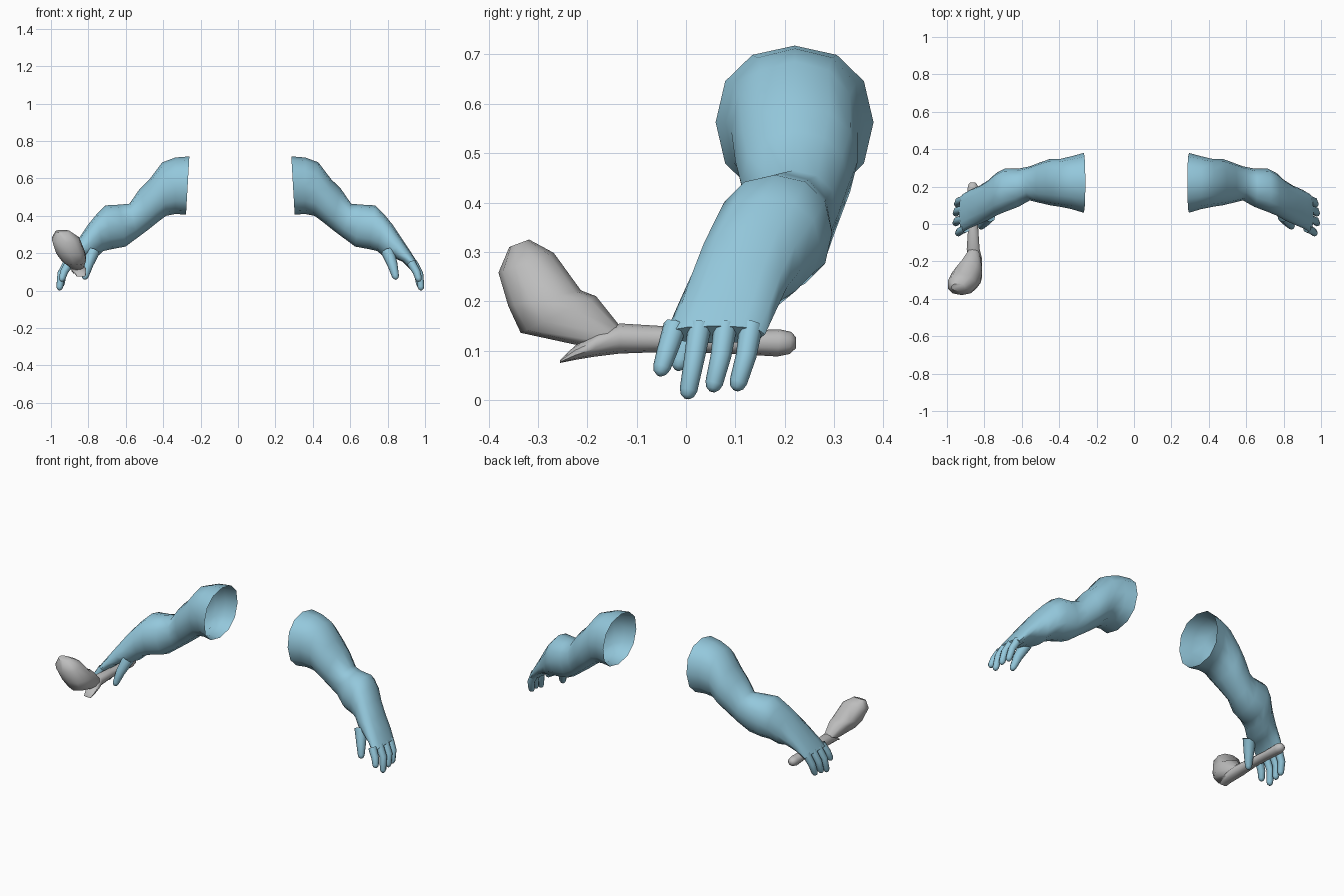
import bpy, bmesh, math
from mathutils import Vector

if "Cube" in bpy.data.objects:
    bpy.data.objects.remove(bpy.data.objects["Cube"], do_unlink=True)


def material(name, rgb):
    m = bpy.data.materials.new(name)
    m.use_nodes = True
    m.diffuse_color = (*rgb, 1)
    m.node_tree.nodes["Principled BSDF"].inputs["Base Color"].default_value = (*rgb, 1)
    return m


blue = material("soft blue", (0.296, 0.578, 0.716))
grey = material("light grey", (0.51, 0.51, 0.51))


def loft(bm, rings, sides=12, power=0.9, cap_start=False, cap_end=True):
    """Skin a list of rings, each given as centre and two half-axis vectors."""
    def bulge(t):
        return math.copysign(abs(t) ** power, t)
    loops = []
    for c, u, v in rings:
        angles = [2 * math.pi * i / sides for i in range(sides)]
        loops.append([bm.verts.new(c + u * bulge(math.cos(a)) + v * bulge(math.sin(a)))
                      for a in angles])
    for a, b in zip(loops, loops[1:]):
        for i in range(sides):
            j = (i + 1) % sides
            bm.faces.new((a[i], a[j], b[j], b[i]))
    if cap_start:
        bm.faces.new(loops[0][::-1])
    if cap_end:
        bm.faces.new(loops[-1])


def finger(bm, points, r0, r1):
    """Tapered tube through the points with a rounded tip."""
    pts = [Vector(p) for p in points]
    last = pts[-1]
    end_dir = (last - pts[-2]).normalized()
    pts += [last + end_dir * r1 * 0.65, last + end_dir * r1]
    n = len(points)
    radii = [r0 + (r1 - r0) * i / (n - 1) for i in range(n)] + [r1 * 0.75, r1 * 0.3]
    rings = []
    for i, p in enumerate(pts):
        d = (pts[min(i + 1, len(pts) - 1)] - pts[max(i - 1, 0)]).normalized()
        u = d.cross(Vector((0, 1, 0))).normalized()
        rings.append((p, u * radii[i], d.cross(u) * radii[i]))
    loft(bm, rings, sides=8, power=1)


def finish(bm, name, mat, angle):
    bmesh.ops.recalc_face_normals(bm, faces=bm.faces)
    mesh = bpy.data.meshes.new(name)
    bm.to_mesh(mesh)
    bm.free()
    mesh.materials.append(mat)
    ob = bpy.data.objects.new(name, mesh)
    bpy.context.collection.objects.link(ob)
    bpy.ops.object.select_all(action="DESELECT")
    ob.select_set(True)
    bpy.context.view_layer.objects.active = ob
    bpy.ops.object.shade_smooth_by_angle(angle=math.radians(angle))


# Arm sections from shoulder to knuckles: top x, z, bottom x, z, front y, back y
ARM = [
    (.285, .718, .303, .407, .060, .380),
    (.36, .712, .36, .410, .080, .362),
    (.43, .686, .41, .400, .092, .348),
    (.497, .597, .45, .370, .100, .348),
    (.55, .545, .50, .330, .112, .330),
    (.605, .465, .56, .285, .126, .308),
    (.66, .460, .626, .236, .092, .296),
    (.733, .456, .70, .222, .064, .296),
    (.78, .410, .745, .212, .045, .272),
    (.825, .355, .78, .180, .022, .235),
    (.875, .280, .825, .178, .000, .205),
    (.925, .205, .88, .155, -.022, .182),
    (.96, .150, .92, .115, -.042, .160),
]

# Finger paths from knuckle to tip
FINGERS = [
    [(.925, -.022, .15), (.955, -.038, .10), (.965, -.049, .066)],
    [(.935, .028, .15), (.970, .018, .09), (.978, .005, .020)],
    [(.935, .080, .15), (.970, .071, .09), (.977, .057, .034)],
    [(.930, .132, .15), (.962, .122, .09), (.970, .106, .036)],
]
THUMB = [(.80, .045, .21), (.826, .010, .14), (.842, -.012, .078)]


def build_arm(name, mirrored):
    bm = bmesh.new()
    rings = []
    for tx, tz, bx, bz, y0, y1 in ARM:
        top, bottom = Vector((tx, 0, tz)), Vector((bx, 0, bz))
        centre = (top + bottom) / 2 + Vector((0, (y0 + y1) / 2, 0))
        rings.append((centre, (top - bottom) / 2, Vector((0, (y1 - y0) / 2, 0))))
    loft(bm, rings)
    for path in FINGERS:
        finger(bm, path, .024, .018)
    finger(bm, THUMB, .036, .019)
    if mirrored:
        for v in bm.verts:
            v.co.x = .025 - v.co.x
    finish(bm, name, blue, 60)


build_arm("left_arm", False)
build_arm("right_arm", True)


def side_rings(sections):
    """Rings from upper y, z, lower y, z, centre x and half width."""
    rings = []
    for ay, az, by, bz, x, w in sections:
        a, b = Vector((x, ay, az)), Vector((x, by, bz))
        rings.append(((a + b) / 2, (a - b) / 2, Vector((w, 0, 0))))
    return rings


# Club handle with its rounded butt and flat pointed heel
bm = bmesh.new()
loft(bm, side_rings([
    (.223, .127, .223, .105, -.862, .012),
    (.213, .138, .210, .093, -.862, .024),
    (.190, .143, .185, .088, -.862, .030),
    (.100, .140, .100, .093, -.860, .028),
    (-.020, .148, -.020, .098, -.860, .028),
    (-.134, .155, -.134, .094, -.860, .036),
    (-.175, .138, -.190, .087, -.850, .038),
    (-.225, .110, -.225, .081, -.842, .032),
    (-.255, .081, -.255, .075, -.840, .024),
]), sides=10, cap_start=True)
finish(bm, "club_handle", grey, 50)

# Club head, leaning forward and outward
bm = bmesh.new()
loft(bm, side_rings([
    (-.130, .145, -.215, .110, -.860, .036),
    (-.182, .210, -.335, .136, -.878, .068),
    (-.213, .222, -.360, .190, -.896, .080),
    (-.268, .298, -.380, .258, -.922, .076),
    (-.318, .325, -.358, .310, -.938, .038),
]), sides=10, power=0.85, cap_start=True)
finish(bm, "club_head", grey, 50)
